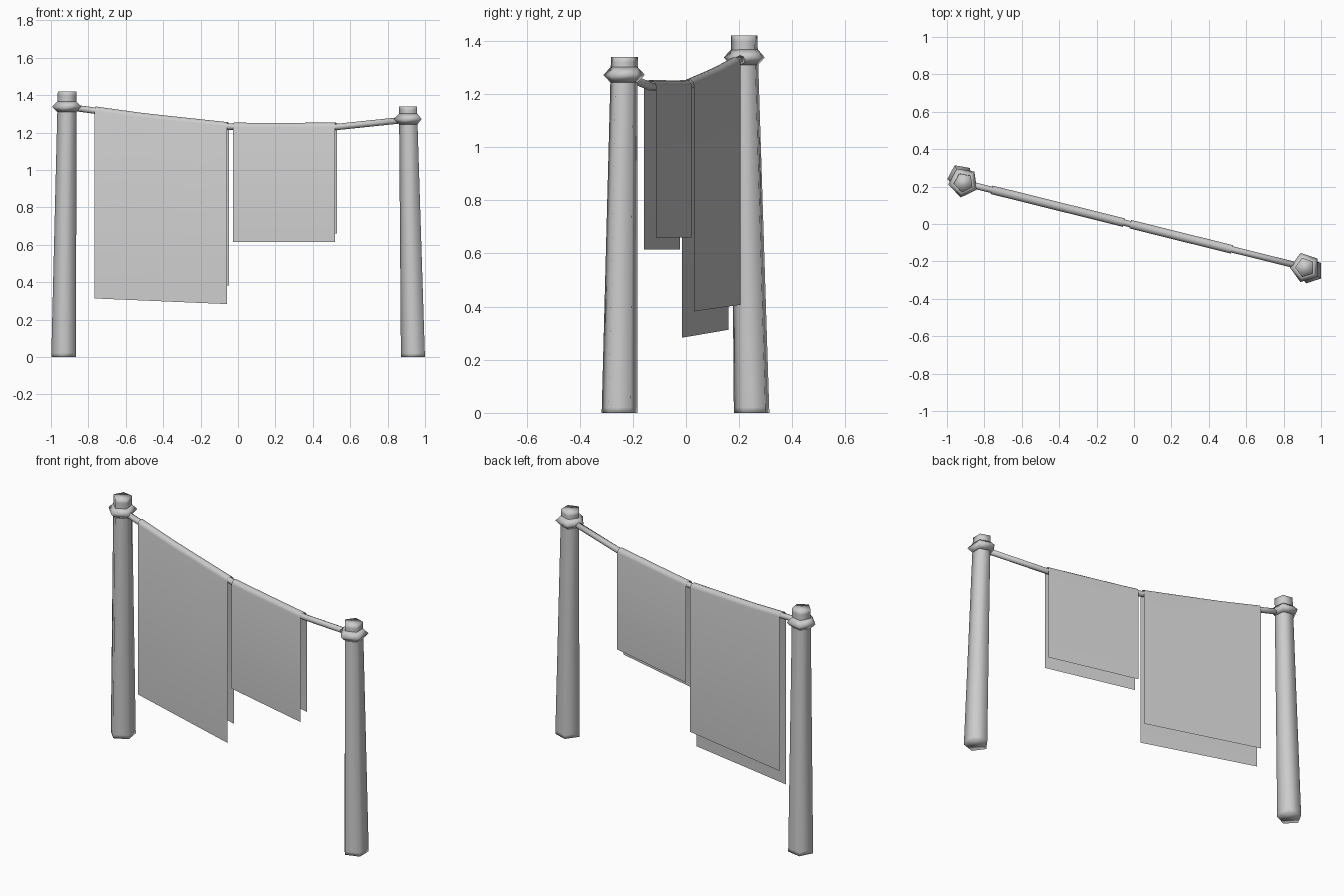
import bpy, bmesh, math
from mathutils import Vector

if "Cube" in bpy.data.objects:
    bpy.data.objects.remove(bpy.data.objects["Cube"])

grey = bpy.data.materials.new("plain grey")
grey.diffuse_color = (0.6, 0.6, 0.6, 1)
grey.use_nodes = True
grey.node_tree.nodes["Principled BSDF"].inputs["Base Color"].default_value = grey.diffuse_color


def make_object(name, rings, closed_ring=True, caps=False, loop=False):
    """Skin a list of point rings into one smooth object."""
    bm = bmesh.new()
    vs = [[bm.verts.new(p) for p in r] for r in rings]
    n = len(vs[0])
    pairs = list(zip(vs, vs[1:])) + ([(vs[-1], vs[0])] if loop else [])
    for a, b in pairs:
        for i in range(n if closed_ring else n - 1):
            j = (i + 1) % n
            bm.faces.new((a[i], a[j], b[j], b[i]))
    if caps:
        bm.faces.new(vs[0][::-1])
        bm.faces.new(vs[-1])
    if closed_ring:
        bmesh.ops.recalc_face_normals(bm, faces=bm.faces)
    for f in bm.faces:
        f.smooth = True
    me = bpy.data.meshes.new(name)
    bm.to_mesh(me)
    bm.free()
    me.materials.append(grey)
    ob = bpy.data.objects.new(name, me)
    bpy.context.collection.objects.link(ob)
    return ob


def pentagon(c, r, rot):
    return [Vector((c[0] + r * math.cos(rot + k * math.tau / 5),
                    c[1] + r * math.sin(rot + k * math.tau / 5), c[2])) for k in range(5)]


# Leaning tapered posts, each with a ring of binding near the top
def post(side, base, top, collar_z, rot):
    rot = math.radians(rot)
    base, top = Vector(base), Vector(top)
    rings = []
    for t in (0, 0.015, 0.985, 1):
        rings.append(pentagon(base.lerp(top, t), 0.071 + (0.053 - 0.071) * t, rot))
    make_object(side + "_post", rings, caps=True)
    c = base.lerp(top, collar_z / top.z)
    rings = [pentagon((c.x, c.y, collar_z + dz), r, rot)
             for r, dz in ((0.082, 0), (0.053, 0.03), (0.03, 0), (0.053, -0.03))]
    make_object(side + "_binding", rings, loop=True)


post("left", (-0.928, 0.25, 0), (-0.911, 0.221, 1.42), 1.338, 188)
post("right", (0.942, -0.25, 0), (0.914, -0.232, 1.34), 1.272, 180)

# Sagging rope between the posts
SAG = [(-0.91, 1.337), (-0.767, 1.317), (-0.5, 1.28), (-0.05, 1.232),
       (0.0, 1.229), (0.27, 1.229), (0.53, 1.23), (0.914, 1.27)]
ALONG = Vector((1, -0.248, 0)).normalized()
FRONT = Vector((ALONG.y, -ALONG.x, 0))
UP = Vector((0, 0, 1))


def rope_point(x):
    for (x0, z0), (x1, z1) in zip(SAG, SAG[1:]):
        if x <= x1:
            break
    return Vector((x, -0.248 * x - 0.006, z0 + (z1 - z0) * (x - x0) / (x1 - x0)))


make_object("rope", [[rope_point(x) + 0.017 * (FRONT * math.cos(a) + UP * math.sin(a))
                      for a in [k * math.tau / 8 for k in range(8)]] for x, z in SAG], caps=True)


# Cloths folded over the rope: front panel, rounded fold, back panel
def cloth(name, x0, x1, front_z, back_z):
    r = 0.023
    rows = []
    steps = 6
    for s in range(steps + 1):
        t = s / steps
        p = rope_point(x0 + (x1 - x0) * t)
        fz = front_z[0] + (front_z[1] - front_z[0]) * t
        bz = back_z[0] + (back_z[1] - back_z[0]) * t
        row = [Vector((p.x, p.y, fz)) + FRONT * r]
        for k in range(7):
            a = math.pi * k / 6
            row.append(p + FRONT * (r * math.cos(a)) + UP * (r * math.sin(a)))
        row.append(Vector((p.x, p.y, bz)) - FRONT * r)
        rows.append(row)
    return make_object(name, rows, closed_ring=False)


cloth("large_cloth", -0.761, -0.054, (0.313, 0.283), (0.407, 0.382))
cloth("small_cloth", -0.02, 0.523, (0.615, 0.615), (0.66, 0.66))
